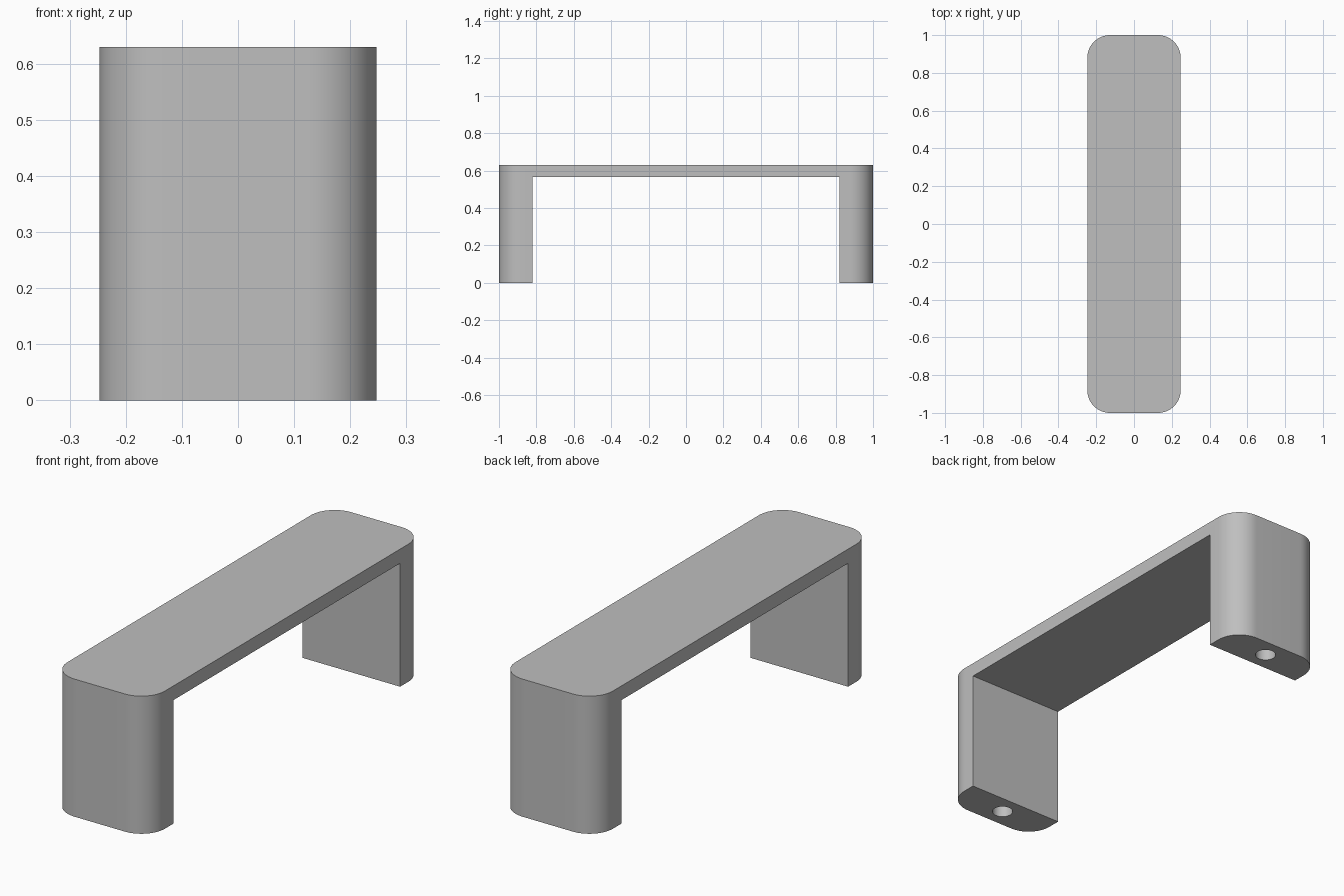
import bpy
import bmesh
from math import cos, sin, pi, radians

default_cube = bpy.data.objects.get("Cube")
if default_cube:
    bpy.data.objects.remove(default_cube, do_unlink=True)

HALF_W, HALF_L, HEIGHT = 0.247, 1.0, 0.63
CORNER, SEGMENTS = 0.12, 16
GAP_HALF, GAP_TOP = 0.82, 0.565
HOLE_R, HOLE_DEPTH = 0.045, 0.3

grey = bpy.data.materials.new("satin_grey")
grey.use_nodes = True
colour = (0.52, 0.52, 0.52, 1)
grey.diffuse_color = colour
grey.node_tree.nodes["Principled BSDF"].inputs["Base Color"].default_value = colour


def prism(name, outline, z0, z1):
    """Extrude a counter-clockwise outline from z0 up to z1."""
    bm = bmesh.new()
    base = bm.faces.new([bm.verts.new((x, y, z0)) for x, y in outline])
    top = bmesh.ops.extrude_face_region(bm, geom=[base], use_keep_orig=True)["geom"]
    moved = [v for v in top if isinstance(v, bmesh.types.BMVert)]
    bmesh.ops.translate(bm, verts=moved, vec=(0, 0, z1 - z0))
    bmesh.ops.recalc_face_normals(bm, faces=bm.faces)
    mesh = bpy.data.meshes.new(name)
    bm.to_mesh(mesh)
    bm.free()
    mesh.materials.append(grey)
    obj = bpy.data.objects.new(name, mesh)
    bpy.context.collection.objects.link(obj)
    return obj


def arc(cx, cy, r, start, sweep, steps):
    return [(cx + r * cos(start + sweep * i / steps),
             cy + r * sin(start + sweep * i / steps)) for i in range(steps + 1)]


# Handle body: rounded rectangle extruded to full height
outline = []
for k, (sx, sy) in enumerate([(1, 1), (-1, 1), (-1, -1), (1, -1)]):
    outline += arc(sx * (HALF_W - CORNER), sy * (HALF_L - CORNER),
                   CORNER, k * pi / 2, pi / 2, SEGMENTS)
handle = prism("pull_handle", outline, 0, HEIGHT)

# Cutters: the grip opening and a screw hole up each leg
cutters = [prism("grip_opening_cutter",
                 [(-1, -GAP_HALF), (1, -GAP_HALF), (1, GAP_HALF), (-1, GAP_HALF)],
                 -0.1, GAP_TOP)]
for side, label in ((-1, "front"), (1, "back")):
    circle = arc(0, side * (GAP_HALF + HALF_L) / 2, HOLE_R, 0, 2 * pi, 32)[:-1]
    cutters.append(prism(label + "_screw_hole_cutter", circle, -0.1, HOLE_DEPTH))

bpy.ops.object.select_all(action="DESELECT")
bpy.context.view_layer.objects.active = handle
handle.select_set(True)
for cutter in cutters:
    cutter.hide_render = True
    cut = handle.modifiers.new(cutter.name, "BOOLEAN")
    cut.operation = "DIFFERENCE"
    cut.solver = "EXACT"
    cut.object = cutter
    bpy.ops.object.modifier_apply(modifier=cut.name)
    bpy.data.objects.remove(cutter, do_unlink=True)

# Smooth rounded corners and bores, keeping edges crisp
bpy.ops.object.shade_smooth_by_angle(angle=radians(30))
